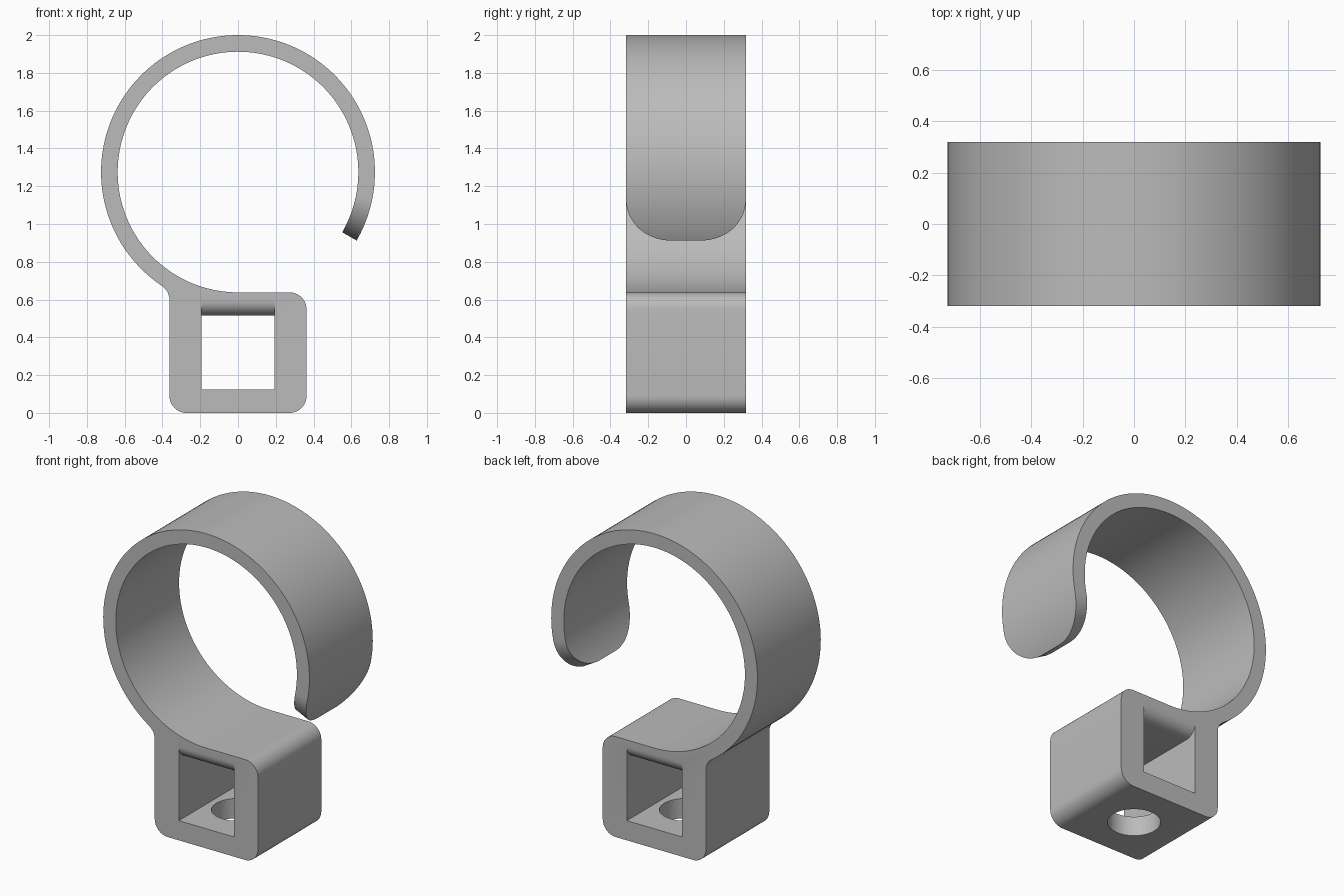
import bpy, bmesh
from math import sin, cos, radians, degrees, sqrt, atan2

default = bpy.data.objects.get("Cube")
if default:
    bpy.data.objects.remove(default, do_unlink=True)

HALF = 0.318                      # half depth
CZ, R_OUT, R_IN = 1.275, 0.725, 0.637   # ring
BOX_X, FIL = 0.363, 0.09          # socket half width, corner radius
TIP_R = 0.24                      # rounding of the free end
TIP_N = 20
END = -30.0


def arc(cx, cz, r, a0, a1, n):
    return [(cx + r * cos(radians(a0 + (a1 - a0) * i / n)),
             cz + r * sin(radians(a0 + (a1 - a0) * i / n))) for i in range(n + 1)]


def new_object(name, bm):
    bmesh.ops.recalc_face_normals(bm, faces=bm.faces)
    mesh = bpy.data.meshes.new(name)
    bm.to_mesh(mesh)
    bm.free()
    obj = bpy.data.objects.new(name, mesh)
    bpy.context.collection.objects.link(obj)
    return obj


# Outline of the clip, from the outer tip around the ring and socket back to the inner tip
def tip(radius):
    pts = []
    for i in range(TIP_N):
        t = radians(90 * i / TIP_N)
        a = radians(END) + TIP_R * (1 - cos(t)) / R_OUT
        pts.append((radius * cos(a), CZ + radius * sin(a), HALF - TIP_R + TIP_R * sin(t)))
    return pts


tip_top = END + degrees(TIP_R / R_OUT)
neck_x = -BOX_X - FIL
neck_drop = sqrt((R_OUT + FIL) ** 2 - neck_x ** 2)
neck_ang = degrees(atan2(neck_drop, -neck_x))
c, top = BOX_X - FIL, CZ - R_IN

body = arc(0, CZ, R_OUT, tip_top, 180 + neck_ang, 96)
body += arc(neck_x, CZ - neck_drop, FIL, neck_ang, 0, 8)[1:]
body += arc(-c, FIL, FIL, 180, 270, 10)
body += arc(c, FIL, FIL, 270, 360, 10)
body += arc(c, top - FIL, FIL, 0, 90, 10)
body += arc(0, CZ, R_IN, 270, tip_top, 108)
outline = tip(R_OUT) + [(x, z, HALF) for x, z in body] + tip(R_IN)[::-1]

# Clip body: two caps joined by a side wall
bm = bmesh.new()
count = len(outline)
sides = [[bm.verts.new((x, s * w, z)) for x, z, w in outline] for s in (-1, 1)]
for ring in sides:
    bm.faces.new(ring[TIP_N:count - TIP_N])
    for i in range(TIP_N):
        bm.faces.new((ring[i], ring[i + 1], ring[count - 2 - i], ring[count - 1 - i]))
front, back = sides
for i in range(count):
    j = (i + 1) % count
    bm.faces.new((front[i], front[j], back[j], back[i]))
clip = new_object("ring_clip", bm)

# Cutter for the square socket, its ceiling rounded over at both mouths
lip, floor, ceiling, width = 0.08, 0.125, 0.515, 0.193
right = [(0.5, floor), (0.5, ceiling + lip)]
right += arc(HALF - lip, ceiling + lip, lip, 0, -90, 12)
profile = right + [(-y, z) for y, z in reversed(right)]
bm = bmesh.new()
face = bm.faces.new([bm.verts.new((-width, y, z)) for y, z in profile])
moved = bmesh.ops.extrude_face_region(bm, geom=[face])["geom"]
bmesh.ops.translate(bm, vec=(2 * width, 0, 0),
                    verts=[v for v in moved if isinstance(v, bmesh.types.BMVert)])
socket_cutter = new_object("socket_cutter", bm)

# Cutter for the round screw hole in the floor
bm = bmesh.new()
bmesh.ops.create_cone(bm, cap_ends=True, segments=64, radius1=0.153, radius2=0.153, depth=0.5)
bmesh.ops.translate(bm, vec=(0, 0, 0.05), verts=bm.verts)
hole_cutter = new_object("hole_cutter", bm)

bpy.ops.object.select_all(action='DESELECT')
bpy.context.view_layer.objects.active = clip
clip.select_set(True)
for cutter in (socket_cutter, hole_cutter):
    cutter.hide_render = True
    mod = clip.modifiers.new(cutter.name, 'BOOLEAN')
    mod.operation, mod.solver, mod.object = 'DIFFERENCE', 'EXACT', cutter
    bpy.ops.object.modifier_apply(modifier=mod.name)
    bpy.data.objects.remove(cutter, do_unlink=True)

# Grey plastic
grey = bpy.data.materials.new("grey_plastic")
grey.use_nodes = True
color = (0.5, 0.5, 0.5, 1)
grey.diffuse_color = color
grey.node_tree.nodes["Principled BSDF"].inputs["Base Color"].default_value = color
clip.data.materials.clear()
clip.data.materials.append(grey)
bpy.ops.object.shade_smooth_by_angle(angle=radians(30))
